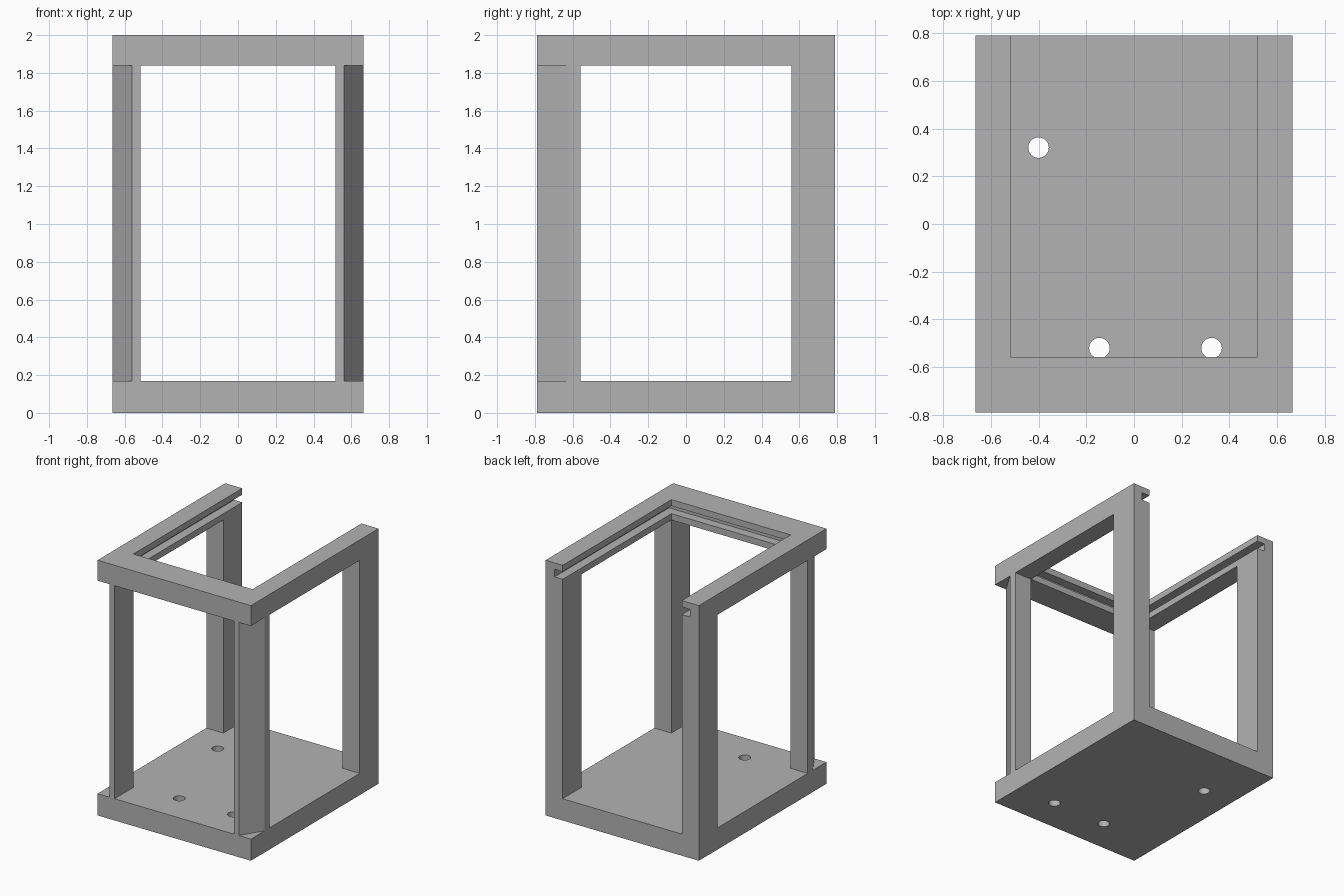
import bpy
import bmesh

if "Cube" in bpy.data.objects:
    bpy.data.objects.remove(bpy.data.objects["Cube"], do_unlink=True)

W, D = 0.665, 0.79          # outer half width and half depth
IW, ID = 0.517, 0.558       # inner half width and half depth
FLOOR, RAIL, TOP = 0.17, 1.84, 2.0
SLOT_LOW, SLOT_HIGH, SLOT_DEPTH = 1.89, 1.95, 0.07

grey = bpy.data.materials.new("plain grey")
grey.use_nodes = True
grey.diffuse_color = (0.45, 0.45, 0.45, 1)
grey.node_tree.nodes["Principled BSDF"].inputs["Base Color"].default_value = grey.diffuse_color


def prism(name, outline, z0, z1):
    """Extrude a flat outline upwards from z0 to z1."""
    bm = bmesh.new()
    face = bm.faces.new([bm.verts.new((x, y, z0)) for x, y in outline])
    grown = bmesh.ops.extrude_face_region(bm, geom=[face])["geom"]
    verts = [v for v in grown if isinstance(v, bmesh.types.BMVert)]
    bmesh.ops.translate(bm, verts=verts, vec=(0, 0, z1 - z0))
    bmesh.ops.recalc_face_normals(bm, faces=bm.faces)
    mesh = bpy.data.meshes.new(name)
    bm.to_mesh(mesh)
    bm.free()
    mesh.materials.append(grey)
    obj = bpy.data.objects.new(name, mesh)
    bpy.context.collection.objects.link(obj)
    return obj


def u_outline(x, y):
    """U shape, open at the back, with inner half width x and inner front y."""
    return [(-W, -D), (W, -D), (W, D), (x, D), (x, y), (-x, y), (-x, D), (-W, D)]


# Base plate with three screw holes
base = prism("base_plate", [(-W, -D), (W, -D), (W, D), (-W, D)], 0, FLOOR)
for x, y in [(-0.40, 0.32), (-0.145, -0.52), (0.325, -0.52)]:
    bpy.ops.mesh.primitive_cylinder_add(vertices=32, radius=0.043, depth=1, location=(x, y, 0))
    cutter = bpy.context.object
    cutter.data.materials.append(grey)
    cut = base.modifiers.new("screw_hole", "BOOLEAN")
    cut.operation = "DIFFERENCE"
    cut.solver = "EXACT"
    cut.object = cutter
    bpy.context.view_layer.objects.active = base
    bpy.ops.object.modifier_apply(modifier=cut.name)
    bpy.data.objects.remove(cutter, do_unlink=True)

# Corner posts, the front pair with a slanted outer corner
front = [(IW, -D), (0.56, -D), (W, -0.62), (W, -ID), (IW, -ID)]
back = [(IW, ID), (W, ID), (W, D), (IW, D)]
for side, s in (("left", 1), ("right", -1)):
    for end, outline in (("front", front), ("back", back)):
        prism(f"{end}_post_{side}", [(s * x, y) for x, y in outline], FLOOR, RAIL)

# Top rail in three layers, leaving a groove for a sliding lid
prism("rail_lower_lip", u_outline(IW, -ID), RAIL, SLOT_LOW)
prism("rail_groove_wall", u_outline(IW + SLOT_DEPTH, -ID - SLOT_DEPTH), SLOT_LOW, SLOT_HIGH)
prism("rail_upper_lip", u_outline(IW, -ID), SLOT_HIGH, TOP)
